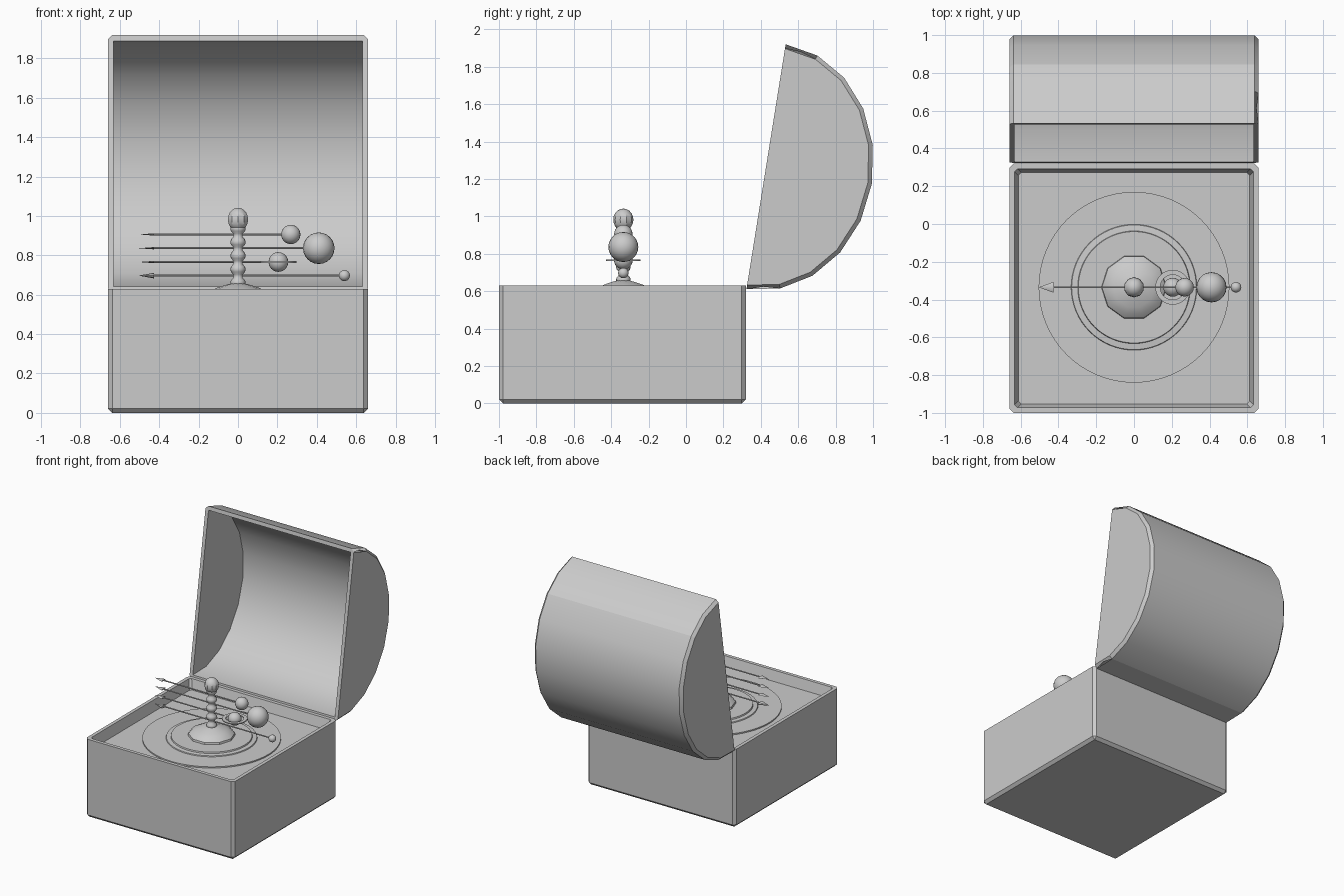
import bpy, bmesh
from math import sin, cos, pi, radians
from mathutils import Vector, Matrix

if "Cube" in bpy.data.objects:
    bpy.data.objects.remove(bpy.data.objects["Cube"])

CY = -0.335          # centre of the box and of the mechanism
HALF = 0.66


def finish(name, bm, angle=35):
    bmesh.ops.recalc_face_normals(bm, faces=bm.faces)
    me = bpy.data.meshes.new(name)
    bm.to_mesh(me)
    bm.free()
    ob = bpy.data.objects.new(name, me)
    bpy.context.collection.objects.link(ob)
    bpy.ops.object.select_all(action='DESELECT')
    ob.select_set(True)
    bpy.context.view_layer.objects.active = ob
    if angle:
        bpy.ops.object.shade_smooth_by_angle(angle=radians(angle))
    return ob


def lathe(name, profile, n, loc, angle=35, closed=False):
    """Revolve (radius, z) points around z; caps the ends unless closed."""
    bm = bmesh.new()
    rings = [[bm.verts.new((loc[0] + r * cos(2 * pi * i / n),
                            loc[1] + r * sin(2 * pi * i / n), loc[2] + z))
              for i in range(n)] for r, z in profile]
    pairs = list(zip(rings, rings[1:]))
    if closed:
        pairs.append((rings[-1], rings[0]))
    else:
        bm.faces.new(rings[0])
        bm.faces.new(rings[-1])
    for a, b in pairs:
        for i in range(n):
            j = (i + 1) % n
            bm.faces.new((a[i], a[j], b[j], b[i]))
    return finish(name, bm, angle)


def ball(name, r, loc, seg=20, rings=12, zscale=1.0, angle=35):
    bm = bmesh.new()
    bmesh.ops.create_uvsphere(bm, u_segments=seg, v_segments=rings, radius=r,
                              matrix=Matrix.Translation(loc) @ Matrix.Diagonal((1, 1, zscale, 1)))
    return finish(name, bm, angle)


# box: outer walls, rim, tapered inner walls and sunken deck in one shell
bm = bmesh.new()
loops = [[bm.verts.new((sx * h, CY - 0.005 + sy * h, z)) for sx, sy in
          ((-1, -1), (1, -1), (1, 1), (-1, 1))]
         for h, z in ((HALF, 0), (HALF, 0.63), (0.632, 0.63), (0.612, 0.55))]
bm.faces.new(loops[0])
bm.faces.new(loops[3])
for a, b in zip(loops, loops[1:]):
    for i in range(4):
        j = (i + 1) % 4
        bm.faces.new((a[i], a[j], b[j], b[i]))
outer = set(loops[0] + loops[1])
edges = [e for e in bm.edges if set(e.verts) <= outer
         and (e.verts[0] in loops[0] or e.verts[1] in loops[0])]
inner = [e for e in bm.edges if {*e.verts} & {*loops[2]} and {*e.verts} & {*loops[3]}]
bmesh.ops.bevel(bm, geom=edges, offset=0.022, segments=1, affect='EDGES')
inner = [e for e in inner if e.is_valid]
bmesh.ops.bevel(bm, geom=inner, offset=0.015, segments=1, affect='EDGES')
finish("box_base", bm)

# domed lid: half elliptical shell, open along its tilted chord
T = radians(9.1)
MID = Vector((0, 0.428, 1.265))
DEPTH = Vector((0, cos(T), -sin(T)))
CHORD = Vector((0, sin(T), cos(T)))
N = 10
bm = bmesh.new()


def arc(x, a, b):
    return [bm.verts.new(Vector((x, 0, 0)) + MID + DEPTH * (b * sin(pi * i / N))
                         + CHORD * (-a * cos(pi * i / N))) for i in range(N + 1)]


ol, orr = arc(-HALF, 0.663, 0.573), arc(HALF, 0.663, 0.573)
il, ir = arc(-0.632, 0.632, 0.543), arc(0.632, 0.632, 0.543)
for l, r in ((ol, orr), (il, ir)):
    for i in range(N):
        bm.faces.new((l[i], r[i], r[i + 1], l[i + 1]))
    bm.faces.new(l)
    bm.faces.new(r)
for k in (0, N):
    bm.faces.new((ol[k], orr[k], ir[k], il[k]))
for o, i in ((ol, il), (orr, ir)):
    bm.faces.new((o[0], o[N], i[N], i[0]))
edges = [bm.edges.get((s[i], s[i + 1])) for s in (ol, orr) for i in range(N)]
bmesh.ops.bevel(bm, geom=edges, offset=0.022, segments=1, affect='EDGES')
finish("domed_lid", bm)

# deck discs
lathe("deck_disc", [(0.505, 0.545), (0.505, 0.56)], 64, (0, CY, 0))
lathe("inner_disc", [(0.335, 0.555), (0.33, 0.567), (0.298, 0.57), (0.295, 0.58)], 64, (0, CY, 0))

# ten-sided domed foot of the post
lathe("post_foot", [(0.175, 0.57), (0.17, 0.595), (0.145, 0.617), (0.11, 0.634),
                    (0.065, 0.649), (0.03, 0.658)], 10, (0, CY, 0), 25)

# beaded post
profile = [(0.027, 0.63)]
for k in range(5):
    z = 0.66 + 0.069 * k
    profile += [(0.024, z - 0.026), (0.036, z - 0.013), (0.039, z),
                (0.036, z + 0.013), (0.024, z + 0.026)]
lathe("beaded_post", profile, 16, (0, CY, 0), 60)
ball("post_finial", 0.054, (0, CY, 0.982), seg=10, rings=10, zscale=1.1, angle=30)

# four arms: height, planet x, planet radius, tail thickness
for n, (z, x, r, flat) in enumerate(((0.697, 0.54, 0.028, 0.5), (0.766, 0.205, 0.05, 0.2),
                                     (0.836, 0.41, 0.08, 0.2), (0.906, 0.268, 0.049, 0.2)), 1):
    bm = bmesh.new()
    length = x + 0.44
    bmesh.ops.create_cone(bm, cap_ends=True, segments=8, radius1=0.005, radius2=0.005, depth=length,
                          matrix=Matrix.Translation((x - length / 2, CY, z))
                          @ Matrix.Rotation(pi / 2, 4, 'Y'))
    bmesh.ops.create_cone(bm, cap_ends=True, segments=8, radius1=0.028, radius2=0.001, depth=0.075,
                          matrix=Matrix.Translation((-0.465, CY, z)) @ Matrix.Diagonal((1, 1, flat, 1))
                          @ Matrix.Rotation(-pi / 2, 4, 'Y'))
    finish(f"arm_{n}", bm)
    ball(f"planet_{n}", r, (x, CY, z))

# flat ring around the second planet
lathe("planet_ring", [(0.066, -0.004), (0.092, -0.004), (0.092, 0.004), (0.066, 0.004)],
      32, (0.205, CY, 0.766), closed=True)
